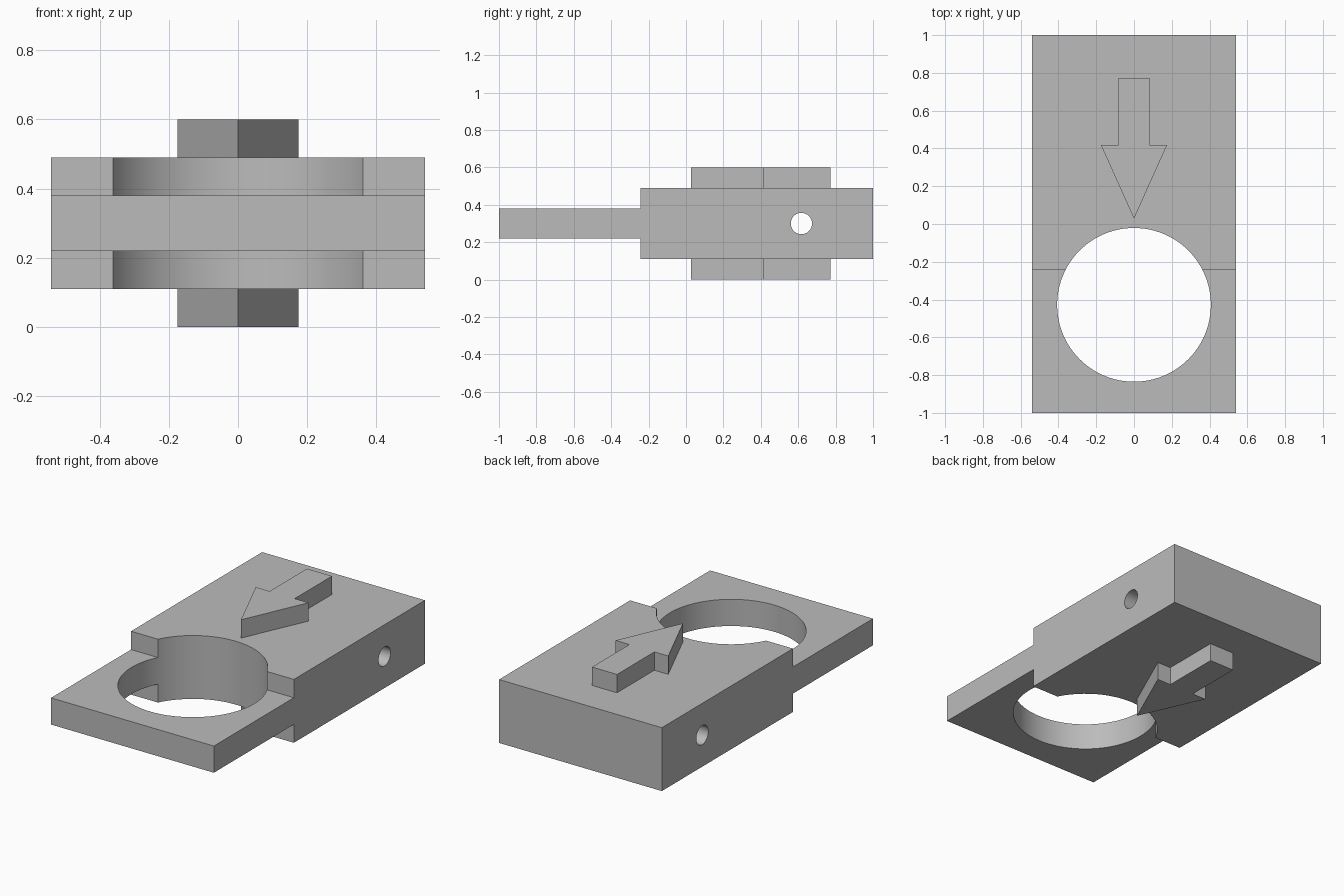
import bpy, bmesh, math
from mathutils import Vector

cube = bpy.data.objects.get("Cube")
if cube:
    bpy.data.objects.remove(cube, do_unlink=True)

grey = bpy.data.materials.new("plain grey")
grey.use_nodes = True
colour = (0.5, 0.5, 0.5, 1)
grey.diffuse_color = colour
grey.node_tree.nodes["Principled BSDF"].inputs["Base Color"].default_value = colour


def prism(name, points, direction):
    """Extrude a closed outline of 3D points along a direction."""
    bm = bmesh.new()
    face = bm.faces.new([bm.verts.new(p) for p in points])
    top = bmesh.ops.extrude_face_region(bm, geom=[face], use_keep_orig=True)
    verts = [g for g in top["geom"] if isinstance(g, bmesh.types.BMVert)]
    bmesh.ops.translate(bm, verts=verts, vec=Vector(direction))
    bmesh.ops.recalc_face_normals(bm, faces=bm.faces)
    mesh = bpy.data.meshes.new(name)
    bm.to_mesh(mesh)
    bm.free()
    obj = bpy.data.objects.new(name, mesh)
    bpy.context.collection.objects.link(obj)
    mesh.materials.append(grey)
    return obj


def drill(target, radius, depth, location, rotation, sides):
    """Cut a round hole through the target."""
    bpy.ops.mesh.primitive_cylinder_add(vertices=sides, radius=radius, depth=depth,
                                        location=location, rotation=rotation)
    cutter = bpy.context.object
    cutter.name = "hole_cutter"
    cutter.hide_render = True
    cutter.data.materials.append(grey)
    mod = target.modifiers.new("hole", 'BOOLEAN')
    mod.operation = 'DIFFERENCE'
    mod.solver = 'EXACT'
    mod.object = cutter
    bpy.context.view_layer.objects.active = target
    bpy.ops.object.modifier_apply(modifier=mod.name)
    bpy.data.objects.remove(cutter, do_unlink=True)


# Thick block with a thin front tongue, drawn as a side profile
HALF_WIDTH, MID = 0.54, 0.3
BLOCK, TONGUE, STEP = 0.19, 0.08, -0.242
upper = [(-1, TONGUE), (STEP, TONGUE), (STEP, BLOCK), (1, BLOCK)]
profile = upper + [(y, -h) for y, h in reversed(upper)]
body = prism("stepped_body", [(-HALF_WIDTH, y, MID + h) for y, h in profile],
             (2 * HALF_WIDTH, 0, 0))

# Large vertical opening and small cross hole
drill(body, 0.407, 2, (0, -0.428, MID), (0, 0, 0), 96)
drill(body, 0.057, 2, (0, 0.617, MID), (0, math.pi / 2, 0), 48)

bpy.ops.object.select_all(action='DESELECT')
body.select_set(True)
bpy.context.view_layer.objects.active = body
bpy.ops.object.shade_smooth_by_angle(angle=math.radians(30))

# Raised arrows above and below, pointing to the opening
half = [(0, 0.028), (0.175, 0.418), (0.083, 0.418), (0.083, 0.772)]
outline = half + [(-x, y) for x, y in reversed(half[1:])]
for name, side in (("top_arrow", 1), ("bottom_arrow", -1)):
    start = MID + side * (BLOCK - 0.003)
    prism(name, [(x, y, start) for x, y in outline],
          (0, 0, MID + side * 0.3 - start))
